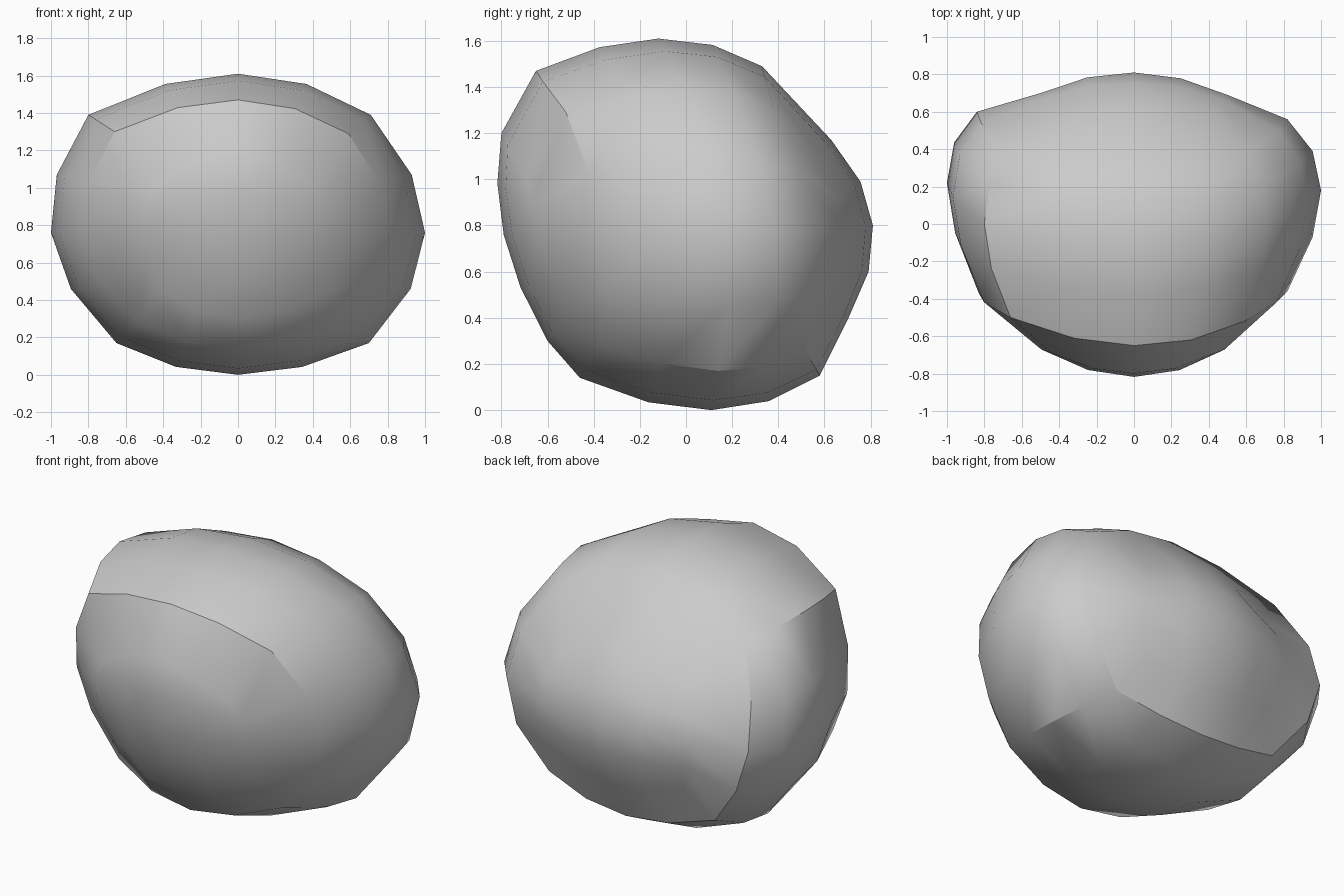
import bpy, bmesh
from mathutils import Vector

if "Cube" in bpy.data.objects:
    bpy.data.objects.remove(bpy.data.objects["Cube"])

# Control points: layers bottom / middle / top, rows front to back, each left / centre / right
C = [
    [[(-.54, -.38, .28), (0, -.46, .14), (.58, -.38, .28)],
     [(-.65, .14, .17), (0, .11, 0), (.70, .14, .17)],
     [(-.56, .52, .25), (0, .58, .15), (.56, .52, .25)]],
    [[(-.83, -.37, .76), None, (.82, -.36, .76)],
     [(-1, .22, .76), None, (1, .18, .76)],
     [(-.84, .60, .77), None, (.82, .56, .77)]],
    [[(-.66, -.50, 1.30), (0, -.65, 1.47), (.59, -.52, 1.29)],
     [(-.80, 0, 1.39), (0, -.12, 1.61), (.71, 0, 1.39)],
     [(-.68, .40, 1.31), (0, .33, 1.49), (.61, .38, 1.31)]],
]
# Raised inner panels on front and back, rows bottom to top
FRONT = [[(-.42, -.54, .45), (0, -.60, .30), (.49, -.53, .45)],
         [(-.51, -.64, .78), (0, -.79, .76), (.51, -.64, .76)],
         [(-.44, -.69, 1.0), (0, -.80, 1.20), (.43, -.69, 1.0)]]
BACK = [[(-.43, .63, .45), (0, .70, .39), (.43, .63, .45)],
        [(-.50, .70, .77), (0, .81, .80), (.50, .69, .77)],
        [(-.42, .60, 1.05), (0, .63, 1.17), (.42, .60, 1.05)]]

N = 4


def blend(a, b, c, t):
    """Quadratic through three points at t = 0, 0.5, 1."""
    return (Vector(a) * (2 * (t - .5) * (t - 1)) + Vector(b) * (4 * t * (1 - t))
            + Vector(c) * (2 * t * (t - .5)))


def sample(grid):
    rows = [[blend(*r, i / N) for i in range(N + 1)] for r in grid]
    return [[blend(rows[0][i], rows[1][i], rows[2][i], j / N) for i in range(N + 1)]
            for j in range(N + 1)]


def border(g):
    return (g[0][:-1] + [r[-1] for r in g[:-1]] + g[-1][:0:-1]
            + [r[0] for r in g[:0:-1]])


bm = bmesh.new()


def quad(*pts):
    bm.faces.new([bm.verts.new(p) for p in pts])


def add_grid(g):
    for j in range(N):
        for i in range(N):
            quad(g[j][i], g[j][i + 1], g[j + 1][i + 1], g[j + 1][i])


# Plain curved sides: bottom, top, left, right
add_grid(sample(C[0]))
add_grid(sample(C[2]))
for x in (0, 2):
    add_grid(sample([[C[z][y][x] for y in range(3)] for z in range(3)]))

# Front and back: inner panel plus a band out to the rim
for y, panel in ((0, FRONT), (2, BACK)):
    inner = sample(panel)
    add_grid(inner)
    rim = [[C[z][y][x] or panel[1][1] for x in range(3)] for z in range(3)]
    a, b = border(inner), border(sample(rim))
    for i in range(len(a)):
        k = (i + 1) % len(a)
        quad(a[i], a[k], b[k], b[i])

bmesh.ops.remove_doubles(bm, verts=bm.verts[:], dist=.0005)
bmesh.ops.recalc_face_normals(bm, faces=bm.faces[:])
low = min(v.co.z for v in bm.verts)
bmesh.ops.translate(bm, verts=bm.verts[:], vec=(0, 0, -low))

mesh = bpy.data.meshes.new("rock")
bm.to_mesh(mesh)
bm.free()
rock = bpy.data.objects.new("rock", mesh)
bpy.context.collection.objects.link(rock)
bpy.context.view_layer.objects.active = rock
rock.select_set(True)
bpy.ops.object.shade_smooth_by_angle(angle=.5236)
